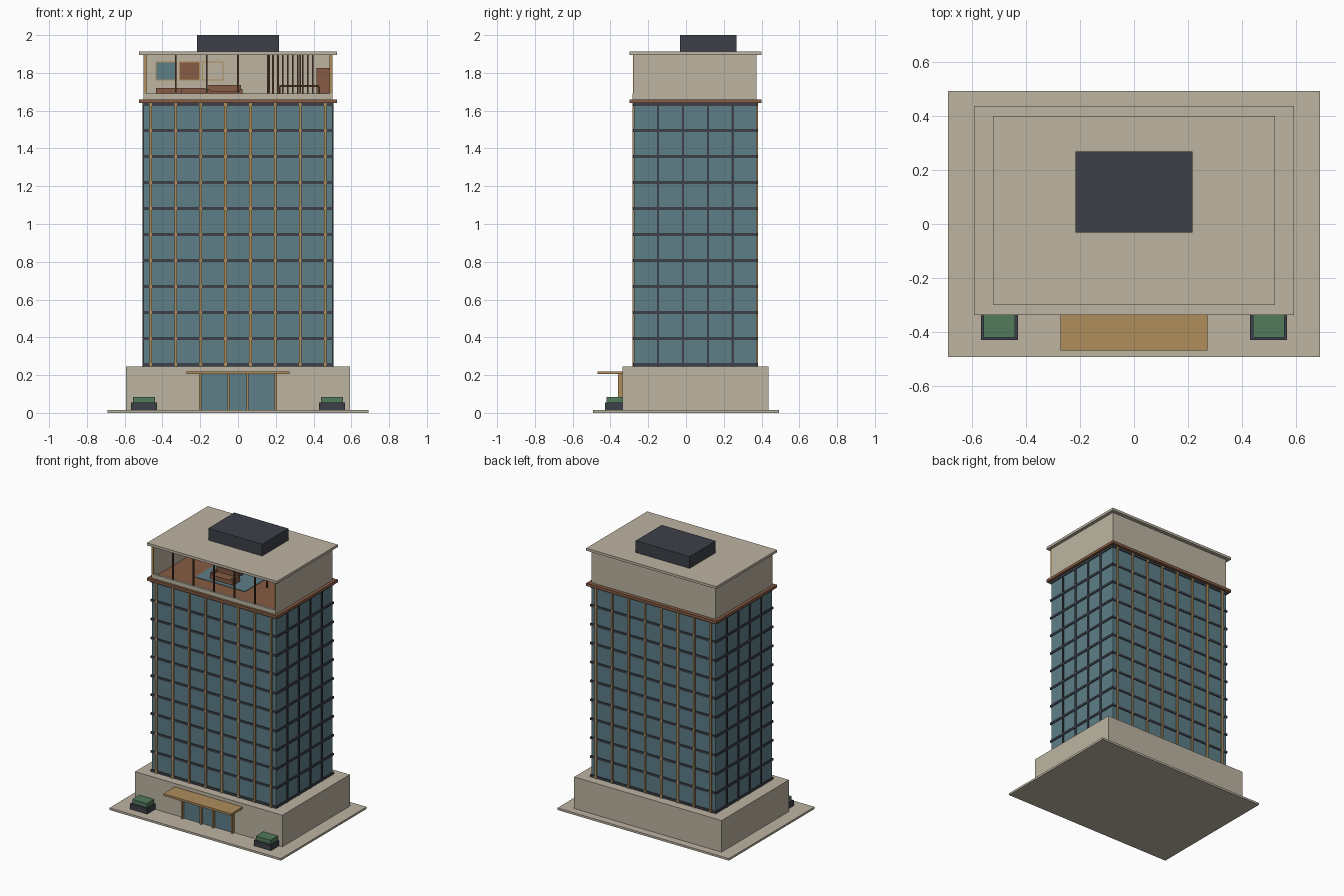
import bpy
import bmesh
from mathutils import Matrix, Vector

cube = bpy.data.objects.get("Cube")
if cube:
    bpy.data.objects.remove(cube, do_unlink=True)


def material(name, red, green, blue):
    mat = bpy.data.materials.new(name)
    mat.use_nodes = True
    mat.diffuse_color = (red, green, blue, 1)
    shader = mat.node_tree.nodes["Principled BSDF"]
    shader.inputs["Base Color"].default_value = mat.diffuse_color
    return mat


STONE = material("stone", .51, .46, .365)
GLASS = material("blue glass", .11, .21, .245)
CHARCOAL = material("charcoal", .045, .052, .066)
BRONZE = material("bronze", .43, .27, .107)
COPPER = material("copper brown", .24, .108, .058)
WALNUT = material("dark walnut", .1, .048, .024)
GREEN = material("hedge green", .085, .195, .108)


def around(centre, half):
    """Span of a given half size about a centre."""
    return centre - half, centre + half


def mirrored(start, end):
    """A span and its mirror image across the middle."""
    return [(start, end), (-end, -start)]


def grid(xs, ys, zs):
    """Every combination of the given spans."""
    return [(x, y, z) for x in xs for y in ys for z in zs]


def build(name, mat, blocks):
    """One object from blocks, each given as an x, a y and a z span."""
    bm = bmesh.new()
    for block in blocks:
        low, high = (Vector(corner) for corner in zip(*block))
        size = Matrix.Diagonal((high - low).to_4d())
        place = Matrix.Translation((low + high) / 2)
        bmesh.ops.create_cube(bm, size=1, matrix=place @ size)
    mesh = bpy.data.meshes.new(name)
    bm.to_mesh(mesh)
    bm.free()
    mesh.materials.append(mat)
    obj = bpy.data.objects.new(name, mesh)
    bpy.context.collection.objects.link(obj)


def single(name, mat, x, y, z):
    build(name, mat, [(x, y, z)])


# Main levels and planes, shared by the parts
GROUND, PODIUM, SHAFT, TERRACE, CEILING, ROOF, TOP = .015, .245, 1.64, 1.66, 1.896, 1.914, 2
FRONT, BACK, MIDDLE = -.275, .373, .05
HALF_WIDTH = .5
PODIUM_FRONT = -.337
BAR = .006

# Ground slab and podium
single("ground_slab", STONE, around(0, .69), around(0, .493), (0, GROUND))
single("podium", STONE, around(0, .593), (PODIUM_FRONT, .438), (GROUND, PODIUM))

# Entrance with canopy
DOOR_TOP = .205
door_height = (GROUND, DOOR_TOP)
single("entrance_glass", GLASS, around(0, .2), around(PODIUM_FRONT, BAR), door_height)
frame_spans = [around(x, BAR) for x in (-.2, -.05, .05, .2)]
build("entrance_frame", BRONZE, grid(frame_spans, [(-.36, PODIUM_FRONT)], [door_height]))
single("canopy", BRONZE, around(0, .273), (-.468, PODIUM_FRONT), (DOOR_TOP, DOOR_TOP + GROUND))

# Planters
RIM = .055
build("planters", CHARCOAL, grid(mirrored(.43, .567), [(-.43, PODIUM_FRONT)], [(GROUND, RIM)]))
build("hedges", GREEN, grid(mirrored(.44, .557), [(-.42, PODIUM_FRONT)], [(RIM, .085)]))

# Tower shaft with floor bands and mullions
shaft_height = (PODIUM, SHAFT)
single("tower_glass", GLASS, around(0, HALF_WIDTH), (FRONT, BACK), shaft_height)
STOREY, BAY = .1376, .132
band_spans = [around(.256 + STOREY * i, .008) for i in range(11)]
build("floor_bands", CHARCOAL,
      grid([around(0, HALF_WIDTH + BAR)], [(FRONT - BAR, BACK + BAR)], band_spans))
column_spans = [around(BAY * (i - 3.5), .007) for i in range(8)]
build("bronze_mullions", BRONZE,
      grid(column_spans, [around(FRONT, .008), around(BACK, .008)], [shaft_height]))
side_spans = [around(MIDDLE + BAY * (i - 1.5), BAR) for i in range(4)]
build("side_mullions", CHARCOAL,
      grid(mirrored(HALF_WIDTH - BAR, HALF_WIDTH + BAR), side_spans, [shaft_height]))

# Terrace slab, open-fronted penthouse and roof
WALL = .015
FLOOR = TERRACE + BAR
INNER = HALF_WIDTH - WALL
room_height = (TERRACE, CEILING)
OVERHANG = .523
slab_depth = around(MIDDLE, .35)
single("terrace_slab", COPPER, around(0, OVERHANG), slab_depth, (SHAFT, TERRACE))
single("penthouse_floor", COPPER, around(0, INNER), (FRONT, BACK - WALL), (TERRACE, FLOOR))
single("back_wall", STONE, around(0, HALF_WIDTH), (BACK - WALL, BACK), room_height)
build("side_walls", STONE,
      grid(mirrored(INNER, HALF_WIDTH), [(FRONT, BACK - WALL)], [room_height]))
SILL = TERRACE + .03
single("front_sill", STONE, around(0, HALF_WIDTH), around(FRONT, .008), (TERRACE, SILL))
post_spans = [around(BAY * i * 1.25, .004) for i in range(-2, 3)]
build("penthouse_posts", WALNUT, grid(post_spans, [around(FRONT, .004)], [(SILL, CEILING)]))
build("corner_posts", BRONZE,
      grid(mirrored(INNER, HALF_WIDTH), [around(FRONT, BAR)], [(SILL, CEILING)]))
single("roof_slab", STONE, around(0, OVERHANG), slab_depth, (CEILING, ROOF))
single("roof_plant", CHARCOAL, around(0, .217), around(.118, .15), (ROOF, TOP))

# Pictures on the back wall: frame, then canvas
picture_x = -.38
for name, canvas in (("blue", GLASS), ("brown", COPPER), ("pale", STONE)):
    for part, mat, half, depth in (("frame", BRONZE, .056, .006), ("canvas", canvas, .051, .009)):
        single(f"{name}_picture_{part}", mat, around(picture_x, half),
               (BACK - WALL - depth, BACK - WALL), around(1.81, half - .007))
    picture_x += .123

# Lounge furniture
SEAT = FLOOR + .035
sofa_x, sofa_y = around(-.07, .085), around(-.05, .04)
single("rug", GLASS, around(-.06, .2), around(.04, .16), (FLOOR, FLOOR + .004))
single("sofa_seat", COPPER, sofa_x, sofa_y, (FLOOR, SEAT))
single("sofa_back", COPPER, sofa_x, around(-.015, .01), (SEAT, SEAT + .035))
build("sofa_arms", COPPER,
      grid([around(end, .008) for end in sofa_x], [sofa_y], [(FLOOR, SEAT + WALL)]))
bench_spans = [around(x, .065) for x in (-.37, -.236)]
build("bench_seats", COPPER, grid(bench_spans, [around(.26, .04)], [(FLOOR, SEAT + .02)]))
single("coffee_table", WALNUT, around(-.07, .05), around(.1, .035), (FLOOR, SILL))

# Slatted screen, dining table and cabinet
slat_spans = [around(.158 + BAY * i / 5, .005) for i in range(10)]
build("slat_screen", WALNUT, grid(slat_spans, [around(.2, .01)], [(FLOOR, CEILING)]))
TABLE = FLOOR + .06
table_x, table_y = (.22, .43), (.02, .13)
single("dining_table", WALNUT, table_x, table_y, (TABLE, TABLE + .01))
build("table_legs", WALNUT,
      grid([around(x, .004) for x in table_x], [around(y, .004) for y in table_y],
           [(FLOOR, TABLE)]))
single("cabinet", COPPER, (.415, INNER), around(.29, .05), (FLOOR, 1.826))
